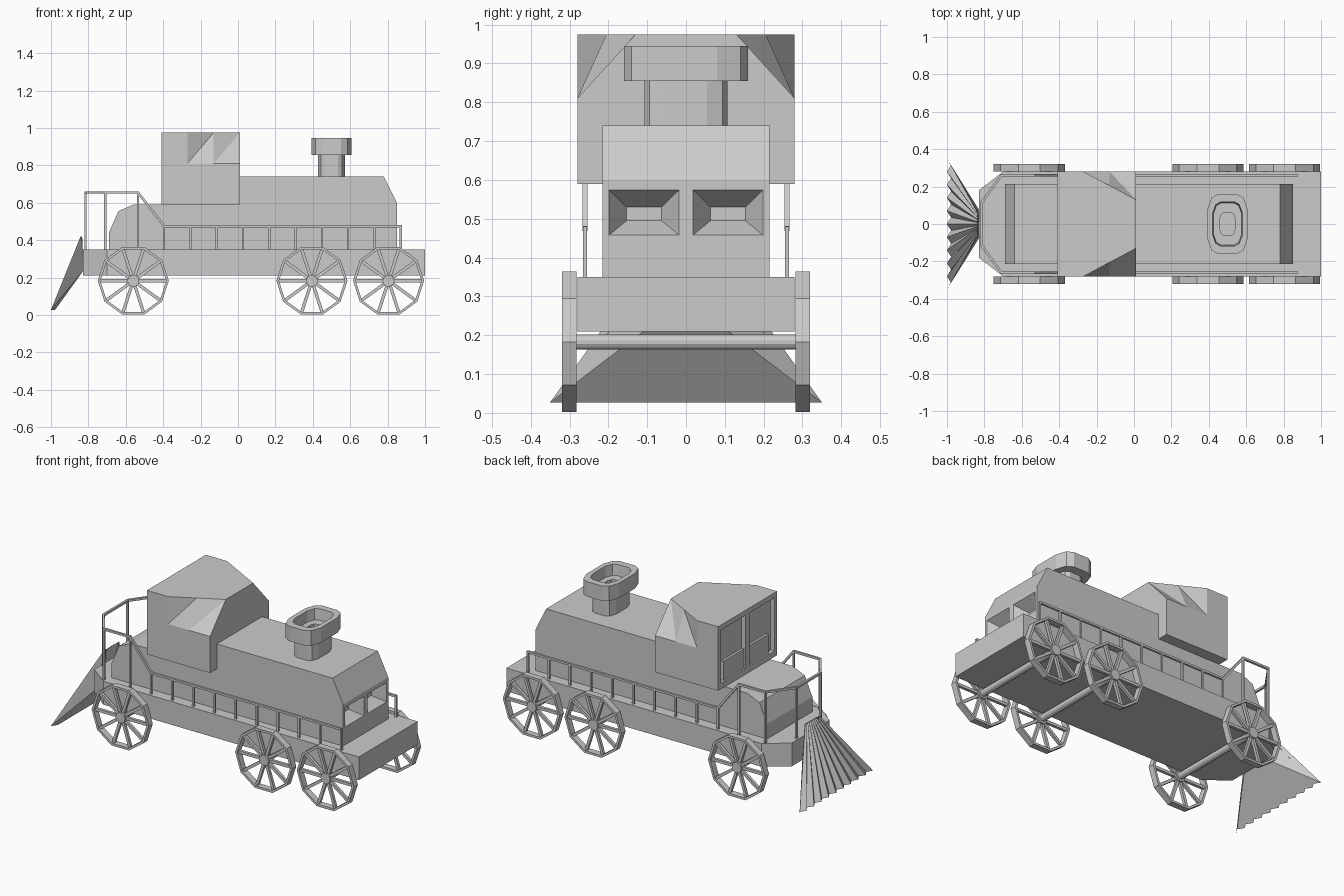
import bpy, bmesh
from math import cos, sin, pi
from mathutils import Vector as V

if "Cube" in bpy.data.objects:
    bpy.data.objects.remove(bpy.data.objects["Cube"])


def build(name, verts, faces):
    bm = bmesh.new()
    vs = [bm.verts.new(v) for v in verts]
    for f in faces:
        bm.faces.new([vs[i] for i in f])
    bmesh.ops.recalc_face_normals(bm, faces=bm.faces)
    me = bpy.data.meshes.new(name)
    bm.to_mesh(me)
    bm.free()
    ob = bpy.data.objects.new(name, me)
    bpy.context.collection.objects.link(ob)
    return ob


def loft(name, rings, loop=False):
    """Skin a list of equal-length rings, capped unless looped."""
    n, m = len(rings[0]), len(rings)
    faces = []
    for k in range(m if loop else m - 1):
        a, b = k * n, (k + 1) % m * n
        faces += [(a + i, a + (i + 1) % n, b + (i + 1) % n, b + i) for i in range(n)]
    if not loop:
        faces += [tuple(range(n)), tuple(range((m - 1) * n, m * n))]
    return build(name, [p for r in rings for p in r], faces)


def bar(name, p, q, r, sides=4):
    """Thin rod from p to q."""
    p, q = V(p), V(q)
    rot = (q - p).to_track_quat('Z', 'Y')
    ring = [rot @ V((r * cos(t), r * sin(t), 0)) for t in
            [2 * pi * (i + .5) / sides for i in range(sides)]]
    return loft(name, [[p + c for c in ring], [q + c for c in ring]])


def rect_x(x, y0, y1, z0, z1):
    return [(x, y0, z0), (x, y1, z0), (x, y1, z1), (x, y0, z1)]


def cut(ob, cutter):
    mod = ob.modifiers.new("cut", 'BOOLEAN')
    mod.object = cutter
    mod.solver = 'EXACT'
    dg = bpy.context.evaluated_depsgraph_get()
    ob.data = bpy.data.meshes.new_from_object(ob.evaluated_get(dg))
    ob.modifiers.clear()
    bpy.data.objects.remove(cutter)


# Chassis with chamfered nose
plan = [(1, -.28), (1, .28), (-.70, .28), (-.83, .18), (-.83, -.18), (-.70, -.28)]
loft("chassis", [[(x, y, z) for x, y in plan] for z in (.21, .35)])

# Boiler body with sloped ends
prof = [(.85, .35), (.85, .60), (.78, .74), (-.40, .74), (-.40, .59),
        (-.56, .59), (-.64, .555), (-.69, .44), (-.69, .35)]
body = loft("boiler_body", [[(x, y, z) for x, z in prof] for y in (-.215, .215)])

# Tapered end windows
for s in (-1, 1):
    c = s * .108
    outer, inner = (.09, .458, .574), (.045, .495, .53)
    ring = lambda x, d: rect_x(x, c - d[0], c + d[0], d[1], d[2])
    cut(body, loft("cutter", [ring(.87, outer), ring(.85, outer), ring(.78, inner)]))

# Cab with twisted corner cuts
half = [(-.41, .28, .59), (.01, .28, .59), (.01, .28, .81), (-.13, .28, .81),
        (-.27, .28, .81), (-.27, .28, .975), (-.13, .205, .975),
        (.01, .13, .975), (-.41, .28, .975)]
side = [(0, 1, 2, 3, 4, 5, 8), (4, 5, 6), (4, 6, 3), (3, 6, 7), (3, 7, 2)]
n = len(half)
verts = half + [(x, -y, z) for x, y, z in half]
faces = side + [tuple(i + n for i in f) for f in side]
faces += [(0, 1, n + 1, n), (0, 8, n + 8, n), (1, 2, 7, n + 7, n + 2, n + 1),
          (8, 5, 6, 7, n + 7, n + 6, n + 5, n + 8)]
cab = build("cab", verts, faces)
for s in (-1, 1):
    y0, y1 = sorted((s * .022, s * .255))
    cut(cab, loft("cutter", [rect_x(x, y0, y1, .625, .945) for x in (-.45, -.385)]))

# Chimney: one stack of scaled outlines with a stepped bore
q = [(.107, .08), (.085, .14), (.05, .16)]
outline = q + [(-x, y) for x, y in q[::-1]]
outline += [(-x, -y) for x, y in outline]
steps = [(.67, .72), (.67, .855), (1, .855), (1, .945), (.74, .945),
         (.70, .88), (.38, .88), (.38, .78)]
loft("chimney", [[(.5 + x * s, y * s, z) for x, y in outline] for s, z in steps])

# Wheels and axles
CZ = .183


def wheel_ring(cx, y, r):
    return [(cx + r * cos(i * pi / 5), y, CZ + r * sin(i * pi / 5)) for i in range(10)]


for k, cx in enumerate((-.56, .395, .805)):
    bar(f"axle_{k}", (cx, -.29, CZ), (cx, .29, CZ), .02, 12)
    for s in (-1, 1):
        a, b = s * .282, s * .32
        loft("wheel_rim", [wheel_ring(cx, a, .19), wheel_ring(cx, b, .19),
                           wheel_ring(cx, b, .176), wheel_ring(cx, a, .176)], True)
        loft("wheel_hub", [wheel_ring(cx, a, .032), wheel_ring(cx, b, .032)])
        for i in range(10):
            d = V((cos(i * pi / 5), 0, sin(i * pi / 5)))
            o = V((cx, s * .301, CZ))
            bar("wheel_spoke", o + d * .02, o + d * .18, .012)

# Railing: one path along each side, joined round the nose
path = [(.87, .26, .475), (-.395, .26, .475), (-.535, .26, .655),
        (-.71, .26, .655), (-.815, .115, .655)]
for s in (-1, 1):
    pts = [(x, y * s, z) for x, y, z in path]
    for p, e in zip(pts, pts[1:]):
        bar("handrail", p, e, .009)
    tops = [(-.395 + i * 1.265 / 9, .26 * s, .475) for i in range(10)] + pts[2:]
    for x, y, z in tops:
        bar("rail_post", (x, y, .34), (x, y, z + .005), .008)
bar("nose_handrail", (-.815, -.115, .655), (-.815, .115, .655), .009)

# Pleated cowcatcher wedge
teeth = 20
low, top = [], []
for i in range(teeth + 1):
    t = 2 * i / teeth - 1
    dx = .022 * (i % 2)
    low.append((-1 + dx, .35 * t, .027))
    top.append((-.842 + dx * .4, .07 * t, .42))
m = teeth + 1
verts = low + top + [(-.825, -.07, .24), (-.825, .07, .24)]
faces = [(i, i + 1, m + i + 1, m + i) for i in range(teeth)]
faces += [(0, m, 2 * m), (teeth, m + teeth, 2 * m + 1),
          tuple(range(m)) + (2 * m + 1, 2 * m),
          tuple(range(m, 2 * m)) + (2 * m + 1, 2 * m)]
build("cowcatcher", verts, faces)
